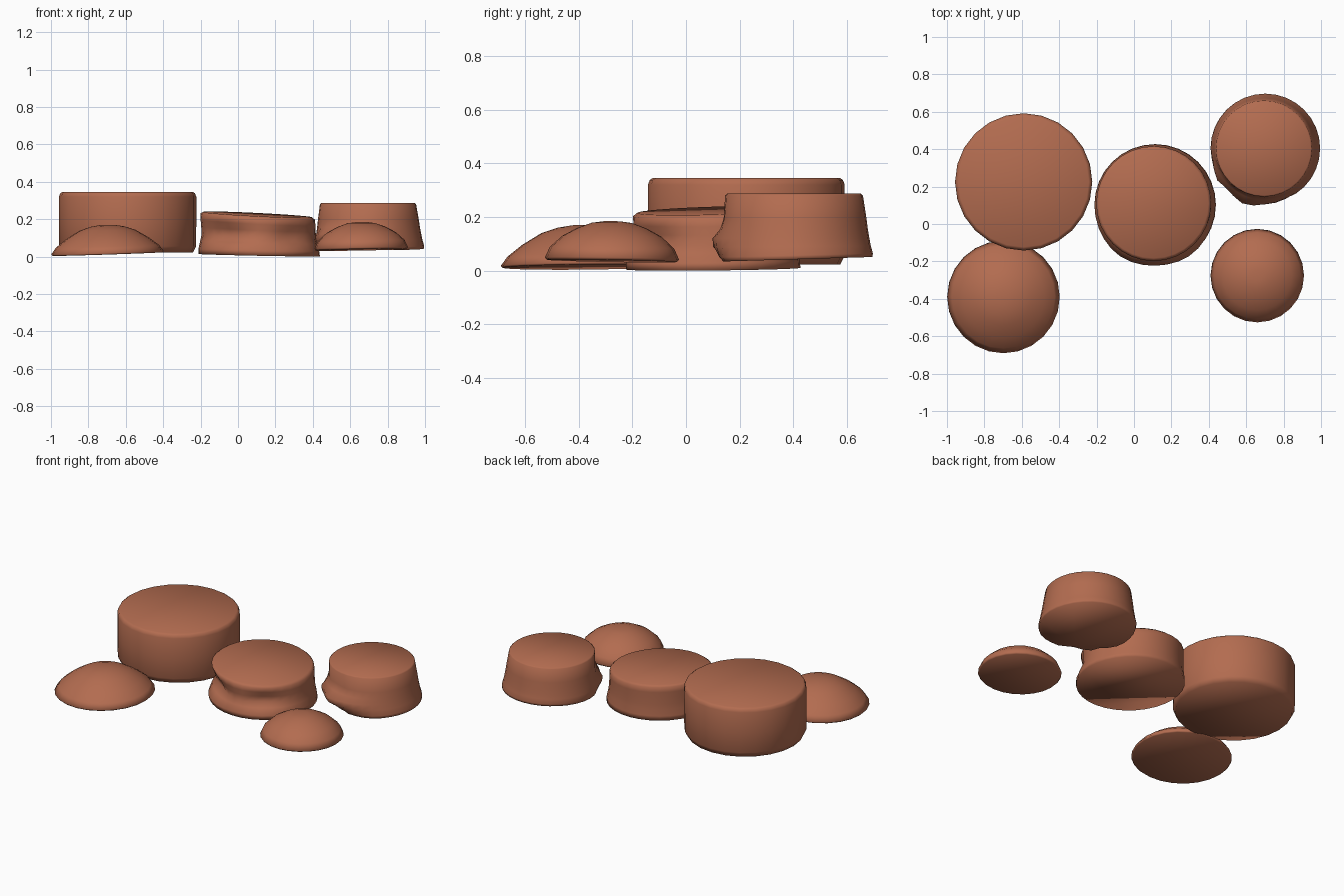
import bpy, bmesh
from math import sin, cos, pi, radians, exp

clay = bpy.data.materials.new("clay")
clay.diffuse_color = (0.45, 0.15, 0.08, 1)


def bump(a, centre, width):
    """Smooth weight that peaks at an angle given in degrees."""
    d = (a - radians(centre) + pi) % (2 * pi) - pi
    return exp(-(d / radians(width)) ** 2)


def stone(name, rings, sides=24, dent=None):
    """Loft rings of (x, y, radius, z, slope x, slope y), with flat caps."""
    bm = bmesh.new()
    loops = []
    for i, (cx, cy, r, z, sx, sy) in enumerate(rings):
        loop = []
        for k in range(sides):
            a = 2 * pi * k / sides
            rr = r + (dent(a, i) if dent else 0)
            dx, dy = rr * cos(a), rr * sin(a)
            loop.append(bm.verts.new((cx + dx, cy + dy, z + sx * dx + sy * dy)))
        loops.append(loop)
    for lo, hi in zip(loops, loops[1:]):
        for k in range(sides):
            n = (k + 1) % sides
            bm.faces.new((lo[k], lo[n], hi[n], hi[k]))
    bm.faces.new(loops[0][::-1])
    bm.faces.new(loops[-1])
    for f in bm.faces:
        f.smooth = True
    me = bpy.data.meshes.new(name)
    bm.to_mesh(me)
    bm.free()
    me.materials.append(clay)
    ob = bpy.data.objects.new(name, me)
    bpy.context.collection.objects.link(ob)
    return ob


def dome(name, cx, cy, rows, sx, sy):
    """Low mound: rows of (radius, height), base tilted, crown levelling off."""
    top = rows[-1][1]
    stone(name, [(cx, cy, r, z, sx * (1 - 0.6 * z / top), sy * (1 - 0.6 * z / top))
                 for r, z in rows])


# Large straight drum
stone("large_drum", [(-0.59, 0.225, r, z, 0, 0) for r, z in
      [(0.35, 0.027), (0.366, 0.06), (0.367, 0.19), (0.367, 0.325),
       (0.36, 0.343), (0.348, 0.351)]])


# Middle drum, pinched above a spreading lip at the front
def pinch(a, i):
    w = max(bump(a, -125, 42), 0.7 * bump(a, -55, 30))
    amount = [0, 0.008, -0.012, -0.045, -0.03, -0.012, 0, 0][i]
    return amount * w * (1 + 0.25 * sin(5 * a))


stone("middle_drum", [
    (0.113, 0.102, 0.325, 0.012, -0.02, 0.01),
    (0.112, 0.102, 0.322, 0.04, -0.02, 0.01),
    (0.110, 0.105, 0.314, 0.08, -0.03, 0.01),
    (0.108, 0.106, 0.311, 0.11, -0.035, 0.015),
    (0.107, 0.107, 0.309, 0.15, -0.04, 0.02),
    (0.106, 0.108, 0.308, 0.185, -0.05, 0.025),
    (0.105, 0.109, 0.307, 0.217, -0.055, 0.03),
    (0.105, 0.110, 0.292, 0.229, -0.05, 0.03)], 32, pinch)


# Tapered drum, with a folded bulge at the front left
def fold(a, i):
    w = max(bump(a, -110, 32), 0.7 * bump(a, -145, 16))
    amount = [-0.045, -0.025, 0.022, 0.03, 0.0, -0.014, 0, 0][i]
    return amount * w * (1 + 0.2 * sin(9 * a))


stone("tapered_drum", [
    (0.705, 0.405, 0.290, 0.047, 0, 0.03),
    (0.702, 0.404, 0.293, 0.062, 0, 0.025),
    (0.700, 0.403, 0.286, 0.095, 0, 0.01),
    (0.699, 0.403, 0.281, 0.125, 0, 0),
    (0.698, 0.403, 0.275, 0.16, 0, 0),
    (0.697, 0.403, 0.270, 0.20, 0, 0),
    (0.695, 0.403, 0.257, 0.285, 0, 0),
    (0.695, 0.403, 0.250, 0.292, 0, 0)], 32, fold)

# Two low domes
dome("left_dome", -0.698, -0.39,
     [(0.293, 0.018), (0.301, 0.025), (0.275, 0.06), (0.22, 0.103), (0.15, 0.145),
      (0.09, 0.165), (0.035, 0.174)], 0.035, 0.01)
dome("right_dome", 0.659, -0.276,
     [(0.242, 0.041), (0.25, 0.05), (0.232, 0.09), (0.185, 0.133), (0.13, 0.163),
      (0.075, 0.183), (0.03, 0.189)], 0.02, -0.02)

# Rest the lowest point on z = 0
low = min(v.co.z for o in bpy.data.objects for v in o.data.vertices)
for o in bpy.data.objects:
    for v in o.data.vertices:
        v.co.z -= low
